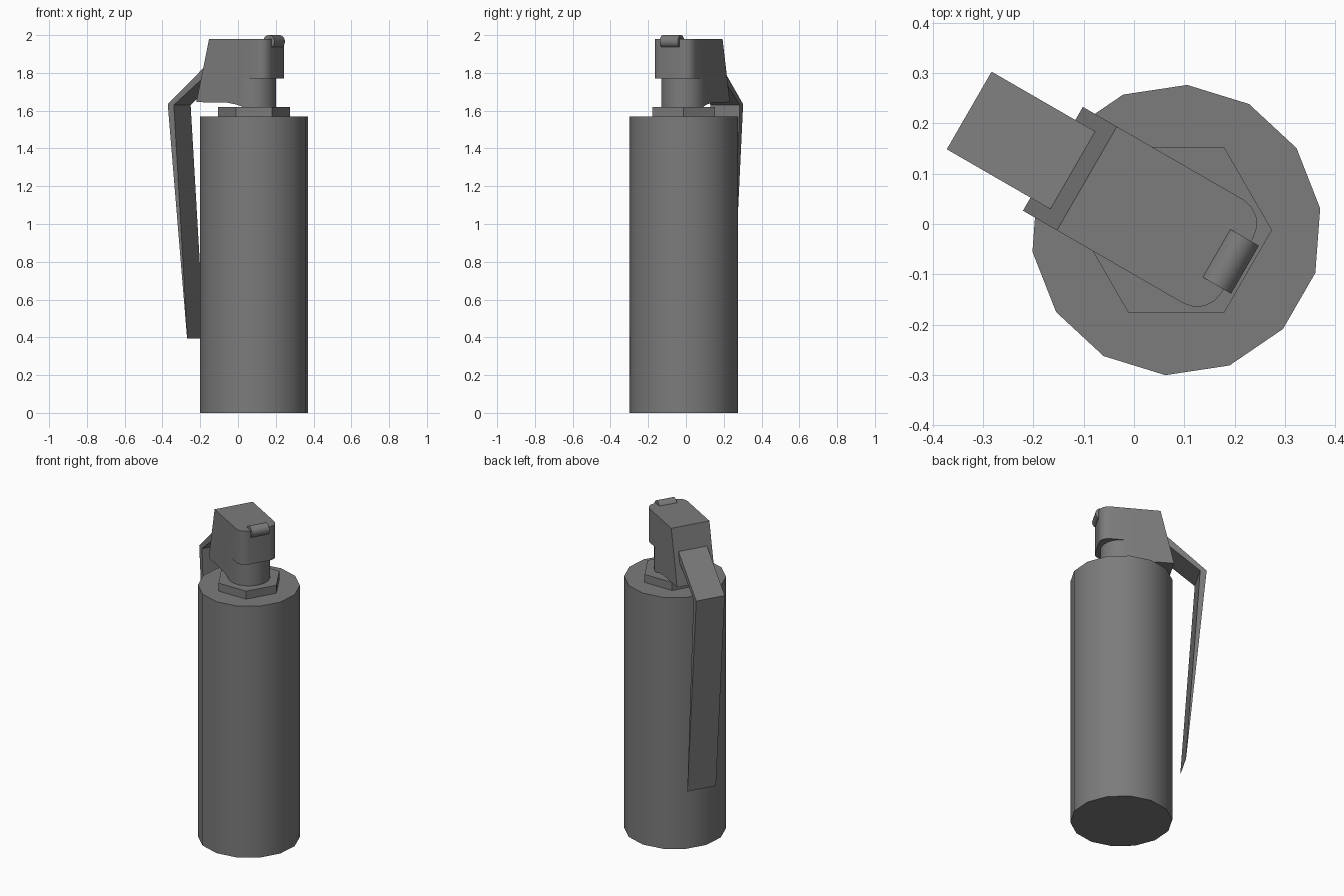
import bpy, bmesh, math
from mathutils import Vector

cube = bpy.data.objects.get("Cube")
if cube:
    bpy.data.objects.remove(cube)

CENTRE = (0.084, -0.012, 0)
TURN = math.radians(150)      # the lever side is local +x

grey = bpy.data.materials.new("mid_grey")
grey.use_nodes = True
colour = (0.2, 0.2, 0.2, 1)
grey.diffuse_color = colour
grey.node_tree.nodes["Principled BSDF"].inputs["Base Color"].default_value = colour


def finish(name, bm):
    bmesh.ops.remove_doubles(bm, verts=bm.verts, dist=1e-5)
    bmesh.ops.recalc_face_normals(bm, faces=bm.faces)
    mesh = bpy.data.meshes.new(name)
    bm.to_mesh(mesh)
    bm.free()
    mesh.materials.append(grey)
    obj = bpy.data.objects.new(name, mesh)
    bpy.context.collection.objects.link(obj)
    obj.location = CENTRE
    obj.rotation_euler.z = TURN
    bpy.ops.object.select_all(action='DESELECT')
    obj.select_set(True)
    bpy.context.view_layer.objects.active = obj
    bpy.ops.object.shade_smooth_by_angle(angle=math.radians(30))
    return obj


def prism(name, points, offset):
    """Extrude a closed outline by a vector."""
    bm = bmesh.new()
    face = bm.faces.new([bm.verts.new(p) for p in points])
    new = bmesh.ops.extrude_face_region(bm, geom=[face], use_keep_orig=True)
    moved = [g for g in new["geom"] if isinstance(g, bmesh.types.BMVert)]
    bmesh.ops.translate(bm, verts=moved, vec=Vector(offset))
    return finish(name, bm)


def circle(sides, radius):
    step = math.tau / sides
    return [(radius * math.cos(step * (i + 0.5)), radius * math.sin(step * (i + 0.5)))
            for i in range(sides)]


# Canister and hexagonal nut
prism("canister_body", [(x, y, 0) for x, y in circle(14, 0.289)], (0, 0, 1.57))
prism("hex_nut", [(x, y, 1.57) for x, y in circle(6, 0.19)], (0, 0, 0.05))

# Fuse head: round-fronted neck, overhanging cap, sloping back
HALF = 0.119
ARC = 5
neck_arc = [(-HALF * math.sin(math.pi * k / 11), HALF * math.cos(math.pi * k / 11))
            for k in range(1, ARC + 1)]
cap_arc = [(-0.085 - 0.055 * math.sin(math.pi * k / 8),
            HALF - 0.055 + 0.055 * math.cos(math.pi * k / 8)) for k in range(ARC)]


def ring(bm, back, arc, z, rise=(0, 0, 0)):
    side = [(back, HALF, z + rise[0]), (0.1, HALF, z + rise[1]),
            (0.04, HALF, z + rise[2]), (0, HALF, z)]
    half = side + [(x, y, z) for x, y in arc]
    loop = half + [(x, -y, h) for x, y, h in reversed(half)]
    return [bm.verts.new(p) for p in loop]


bm = bmesh.new()
rings = [ring(bm, 0.283, neck_arc, 1.62, (0.025, 0.023, 0.013)),
         ring(bm, 0.254, neck_arc, 1.77),
         ring(bm, 0.254, cap_arc, 1.77),
         ring(bm, 0.205, cap_arc, 1.98)]
count = len(rings[0])
for low, high in zip(rings, rings[1:]):
    for i in range(count):
        j = (i + 1) % count
        bm.faces.new((low[i], low[j], high[j], high[i]))
for cap in (rings[0], rings[-1]):
    for i in range(count // 2 - 1):
        bm.faces.new((cap[i], cap[i + 1], cap[-2 - i], cap[-1 - i]))
bmesh.ops.dissolve_degenerate(bm, edges=bm.edges, dist=1e-5)
finish("fuse_head", bm)

# Bent safety lever, tapering to a thin lower end
lever = [(0.2375, 1.843), (0.475, 1.634), (0.357, 0.395), (0.355, 0.395),
         (0.438, 1.63), (0.245, 1.785)]
prism("safety_lever", [(x, -0.089, z) for x, z in lever], (0, 0.178, 0))

# Hinge roll on the front top edge
prism("hinge_roll", [(-0.1235 + x, -0.055, 1.966 + z) for x, z in circle(18, 0.0345)],
      (0, 0.11, 0))
